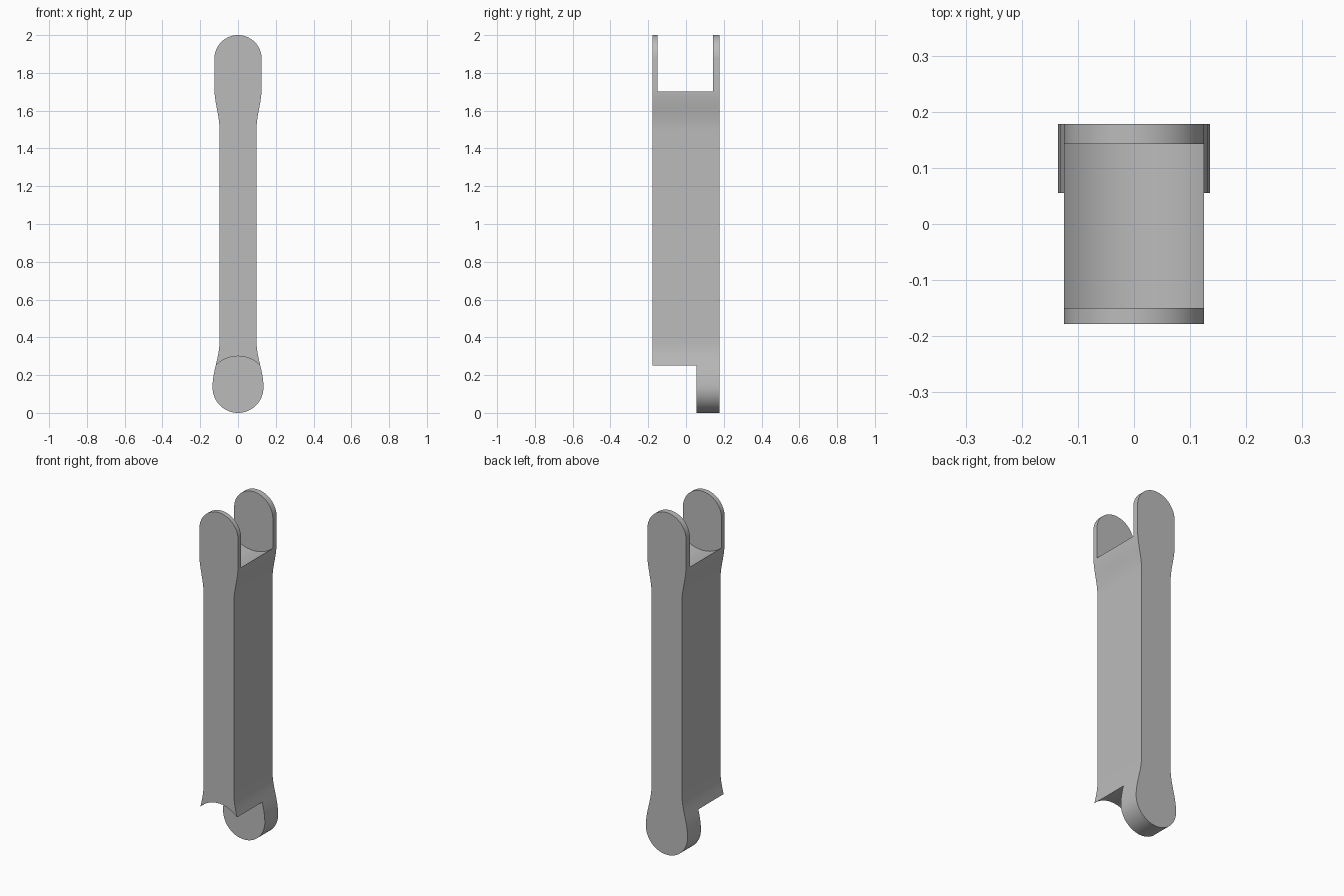
import bpy, bmesh, math
from math import sin, cos, pi
from mathutils import Vector

cube = bpy.data.objects.get("Cube")
if cube:
    bpy.data.objects.remove(cube, do_unlink=True)

HALF_DEPTH = 0.178
TIP_R, TIP_Z = 0.125, 1.875      # rounded fork tips
PIVOT_R, PIVOT_Z = 0.135, 0.135  # rounded lower tongue

grey = bpy.data.materials.new("plain grey")
grey.use_nodes = True
colour = (0.5, 0.5, 0.5, 1)
grey.diffuse_color = colour
grey.node_tree.nodes["Principled BSDF"].inputs["Base Color"].default_value = colour


def prism(name, outline, y0, y1):
    """Extrude an x-z outline from y0 to y1."""
    bm = bmesh.new()
    face = bm.faces.new([bm.verts.new((x, y0, z)) for x, z in outline])
    new = bmesh.ops.extrude_face_region(bm, geom=[face])["geom"]
    verts = [v for v in new if isinstance(v, bmesh.types.BMVert)]
    bmesh.ops.translate(bm, verts=verts, vec=Vector((0, y1 - y0, 0)))
    bmesh.ops.recalc_face_normals(bm, faces=bm.faces)
    mesh = bpy.data.meshes.new(name)
    bm.to_mesh(mesh)
    bm.free()
    mesh.materials.append(grey)
    obj = bpy.data.objects.new(name, mesh)
    bpy.context.collection.objects.link(obj)
    return obj


def arc(radius, z, start, end, steps):
    angles = [start + (end - start) * i / steps for i in range(steps + 1)]
    return [(radius * cos(a), z + radius * sin(a)) for a in angles]


def ease(x0, z0, x1, z1, steps=10):
    """S-shaped blend between two widths."""
    return [(x0 + (x1 - x0) * (1 - cos(pi * t / steps)) / 2, z0 + (z1 - z0) * t / steps)
            for t in range(steps + 1)]


# Right half of the bar outline, from the bottom up, then mirrored
half = arc(PIVOT_R, PIVOT_Z, -pi / 2, 0, 16)
half += ease(PIVOT_R, PIVOT_Z, 0.098, 0.38)[1:]
half += ease(0.098, 1.5, TIP_R, 1.72)
half += arc(TIP_R, TIP_Z, 0, pi / 2, 16)
half[0], half[-1] = (0, 0), (0, 2)
outline = half + [(-x, z) for x, z in half[-2:0:-1]]
link_bar = prism("link_bar", outline, -HALF_DEPTH, HALF_DEPTH)

# Round cutters: the slot between the fork plates and the relief in front of the tongue
cutters = [
    prism("fork_slot_cutter", arc(0.19, 1.845, 0, 2 * pi, 96)[:-1], -0.15, 0.143),
    prism("tongue_relief_cutter", arc(0.165, PIVOT_Z, 0, 2 * pi, 96)[:-1], -0.3, 0.055),
]
bpy.ops.object.select_all(action="DESELECT")
link_bar.select_set(True)
bpy.context.view_layer.objects.active = link_bar
for cutter in cutters:
    cutter.hide_render = True
    mod = link_bar.modifiers.new("cut", "BOOLEAN")
    mod.operation = "DIFFERENCE"
    mod.solver = "EXACT"
    mod.object = cutter
    bpy.ops.object.modifier_apply(modifier=mod.name)
    bpy.data.objects.remove(cutter, do_unlink=True)

bpy.ops.object.shade_smooth_by_angle(angle=math.radians(30))
